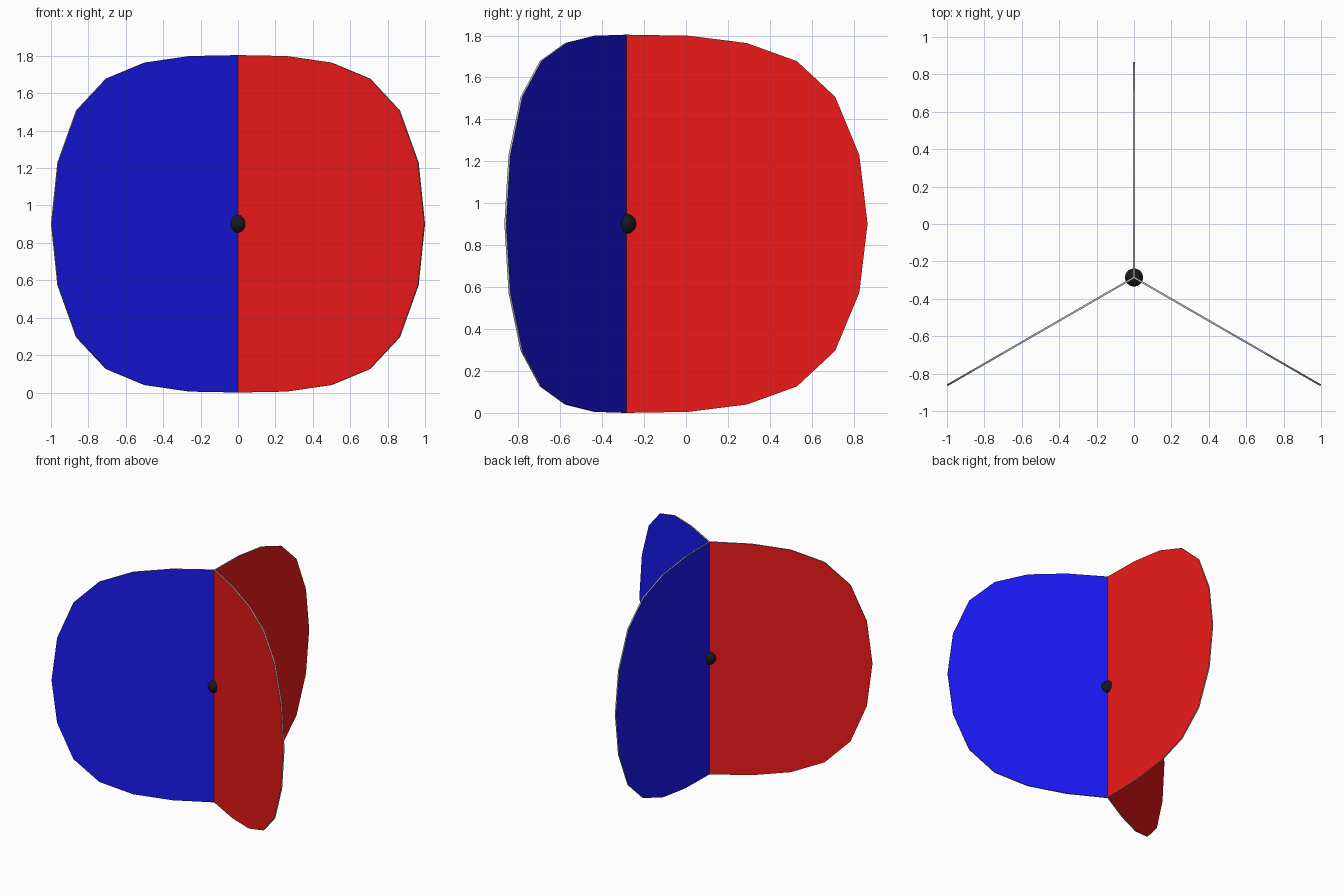
import bpy, bmesh, math
from mathutils import Matrix, Vector

if "Cube" in bpy.data.objects:
    bpy.data.objects.remove(bpy.data.objects["Cube"])

AXIS_Y, MID, R, T = -0.286, 0.902, 1.152, 0.005
HEIGHTS = [0.902, 0.897, 0.862, 0.776, 0.606, 0.328]


def material(name, rgb):
    m = bpy.data.materials.new(name)
    m.diffuse_color = (*rgb, 1)
    m.use_nodes = True
    m.node_tree.nodes["Principled BSDF"].inputs["Base Color"].default_value = m.diffuse_color
    return m


grey = material("rim_grey", (0.5, 0.5, 0.5))
red = material("red_side", (0.85, 0.01, 0.01))
blue = material("blue_side", (0.01, 0.01, 0.9))
black = material("black", (0.01, 0.01, 0.01))

# half-round vane outline: radius follows 15 degree steps, mirrored about mid height
upper = [(R * math.sin(math.radians(15 * i)), h) for i, h in enumerate(HEIGHTS)]
outline = upper + [(R, 0)] + [(r, -h) for r, h in reversed(upper)]


def vane(name, angle):
    bm = bmesh.new()
    left = [bm.verts.new((r, T, z)) for r, z in outline]
    right = [bm.verts.new((r, -T, z)) for r, z in outline]
    bm.faces.new(left).material_index = 2
    bm.faces.new(right[::-1]).material_index = 1
    for i in range(len(outline)):
        j = (i + 1) % len(outline)
        bm.faces.new((left[i], right[i], right[j], left[j]))
    bmesh.ops.recalc_face_normals(bm, faces=bm.faces)
    bm.transform(Matrix.Translation(Vector((0, AXIS_Y, MID)))
                 @ Matrix.Rotation(math.radians(angle), 4, 'Z'))
    me = bpy.data.meshes.new(name)
    bm.to_mesh(me)
    bm.free()
    for m in (grey, red, blue):
        me.materials.append(m)
    bpy.context.collection.objects.link(bpy.data.objects.new(name, me))


# three vanes, each red on its clockwise side and blue on the other
for name, angle in (("back_vane", 90), ("left_vane", 210), ("right_vane", 330)):
    vane(name, angle)

# black ball at the centre
bpy.ops.mesh.primitive_uv_sphere_add(segments=32, ring_count=16, radius=0.048,
                                     location=(0, AXIS_Y, MID))
ball = bpy.context.object
ball.name = "centre_ball"
ball.data.materials.append(black)
bpy.ops.object.shade_smooth()
